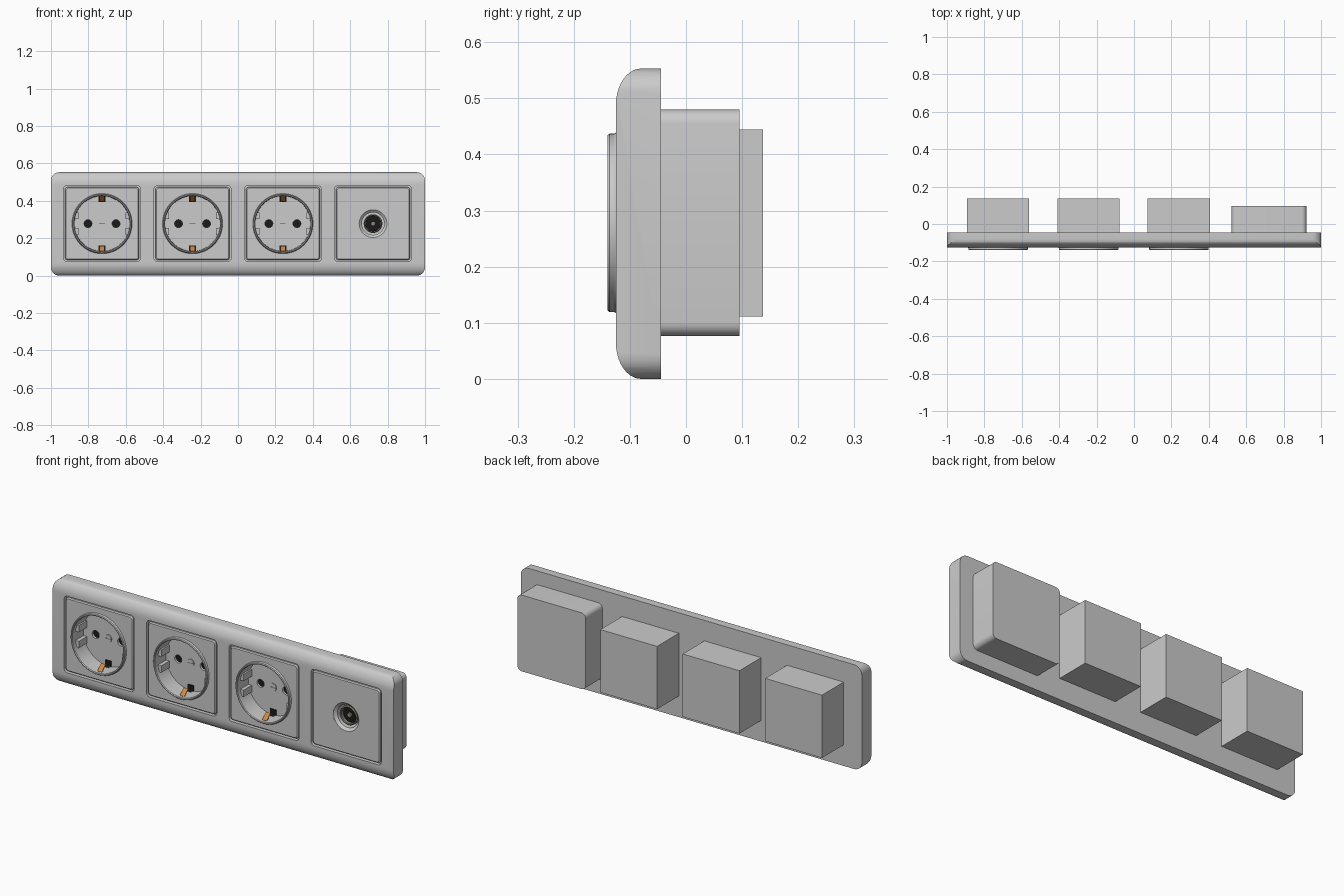
import bpy, bmesh
from math import sin, cos, pi, tau

if "Cube" in bpy.data.objects:
    bpy.data.objects.remove(bpy.data.objects["Cube"])

CZ = 0.278                          # height of all module centres
SOCKETS = (-0.727, -0.243, 0.24)
AERIAL = 0.722


def material(name, r, g, b):
    m = bpy.data.materials.new(name)
    m.diffuse_color = (r, g, b, 1)
    m.use_nodes = True
    m.node_tree.nodes["Principled BSDF"].inputs["Base Color"].default_value = m.diffuse_color
    return m


BLACK = material("black", 0.01, 0.01, 0.01)
COPPER = material("copper", 0.6, 0.25, 0.06)
BRASS = material("dull_metal", 0.27, 0.26, 0.2)


def loft(name, rings, mat=None, cyclic=False):
    """Skin closed rings of points, capped at the ends or joined in a loop."""
    bm = bmesh.new()
    vs = [[bm.verts.new(p) for p in r] for r in rings]
    n = len(vs[0])
    pairs = list(zip(vs, vs[1:])) + ([(vs[-1], vs[0])] if cyclic else [])
    for a, b in pairs:
        for i in range(n):
            j = (i + 1) % n
            bm.faces.new((a[i], a[j], b[j], b[i]))
    if not cyclic:
        bm.faces.new(vs[0])
        bm.faces.new(vs[-1])
    bmesh.ops.remove_doubles(bm, verts=bm.verts, dist=1e-5)
    bmesh.ops.recalc_face_normals(bm, faces=bm.faces)
    me = bpy.data.meshes.new(name)
    bm.to_mesh(me)
    bm.free()
    ob = bpy.data.objects.new(name, me)
    bpy.context.collection.objects.link(ob)
    if mat:
        me.materials.append(mat)
    return ob


def rounded(w, h, r, seg=6):
    """Rounded rectangle outline around the origin."""
    pts = []
    for k, (sx, sz) in enumerate(((1, 1), (-1, 1), (-1, -1), (1, -1))):
        for i in range(seg + 1):
            a = (k + i / seg) * pi / 2
            pts.append((sx * (w / 2 - r) + r * cos(a), sz * (h / 2 - r) + r * sin(a)))
    return pts


def slab(name, cx, cz, w, h, r, y0, y1, edge=0, mat=None):
    """Rounded slab running along y, with an optional chamfer on the front."""
    layers = [(y0, edge), (y0 + edge, 0), (y1, 0)] if edge else [(y0, 0), (y1, 0)]
    return loft(name, [[(cx + x, y, cz + z) for x, z in rounded(w - 2 * e, h - 2 * e, r)]
                       for y, e in layers], mat)


def box(name, cx, cz, w, h, y0, y1, mat=None):
    return loft(name, [[(cx + sx * w / 2, y, cz + sz * h / 2)
                        for sx, sz in ((1, 1), (-1, 1), (-1, -1), (1, -1))]
                       for y in (y0, y1)], mat)


def lathe(name, cx, profile, mat=None, seg=64):
    """Spin a closed (radius, y) profile about an axis along y."""
    return loft(name, [[(cx + r * cos(tau * i / seg), y, CZ + r * sin(tau * i / seg))
                        for r, y in profile] for i in range(seg)], mat, cyclic=True)


def cyl(name, cx, r, y0, y1, mat=None, seg=64):
    return loft(name, [[(cx + r * cos(tau * i / seg), y, CZ + r * sin(tau * i / seg))
                        for i in range(seg)] for y in (y0, y1)], mat)


def boolean(ob, cutter, op='DIFFERENCE'):
    m = ob.modifiers.new("cut", 'BOOLEAN')
    m.operation, m.solver, m.object = op, 'EXACT', cutter
    bpy.context.view_layer.objects.active = ob
    bpy.ops.object.modifier_apply(modifier=m.name)
    bpy.data.objects.remove(cutter)


# Cover frame: rounded outline intersected with a domed cross-section
H = 0.553
arc = [(-0.08 - 0.045 * sin(i * pi / 20), 0.065 * (1 - cos(i * pi / 20))) for i in range(11)]
section = [(-0.045, 0)] + arc + [(y, H - z) for y, z in reversed(arc)] + [(-0.045, H)]
frame = loft("cover_frame", [[(x, y, z) for y, z in section] for x in (-1.1, 1.1)])
boolean(frame, slab("outline", 0, H / 2, 2, H + 0.0002, 0.045, -0.2, 0.1), 'INTERSECT')
for cx in SOCKETS + (AERIAL,):
    boolean(frame, slab("pocket", cx, CZ, 0.412, 0.406, 0.02, -0.2, -0.106))
    boolean(frame, cyl("bore", cx, 0.08 if cx == AERIAL else 0.155, -0.2, 0.1))

for n, cx in enumerate(SOCKETS, 1):
    def nm(part):
        return f"socket_{n}_{part}"
    # Face plate
    plate = slab(nm("plate"), cx, CZ, 0.396, 0.39, 0.014, -0.125, -0.105, 0.005)
    boolean(plate, cyl("bore", cx, 0.155, -0.2, 0.1))
    # Raised rim and well wall
    lathe(nm("well"), cx, [(0.154, -0.046), (0.154, -0.123), (0.162, -0.123), (0.159, -0.128),
                           (0.159, -0.136), (0.156, -0.14), (0.152, -0.14), (0.149, -0.136),
                           (0.147, -0.046)])
    # Rear body, whose front is the well floor
    body = box(nm("body"), cx, CZ, 0.333, 0.333, -0.047, 0.137)
    for s in (-1, 1):
        side = "left" if s < 0 else "right"
        level = "lower" if s < 0 else "upper"
        # Pin hole
        boolean(body, cyl("pin_cut", cx + s * 0.075, 0.021, -0.1, 0.0, seg=32))
        cyl(nm("pin_hole_" + side), cx + s * 0.075, 0.021, -0.035, -0.002, BLACK, 32)
        # Side guide ribs
        for t in (-1, 1):
            box(nm(f"rib_{side}_{'low' if t < 0 else 'high'}"), cx + s * 0.137,
                CZ + t * 0.042, 0.022, 0.036, -0.115, -0.046)
        # Earth clip: bent strip in front of a dark slot
        box(nm("slot_" + level), cx, CZ + s * 0.132, 0.036, 0.032, -0.05, -0.046, BLACK)
        path = [(0.146, -0.05), (0.141, -0.066), (0.124, -0.08), (0.119, -0.088),
                (0.124, -0.096), (0.14, -0.112), (0.147, -0.122)]
        strip = path + [(z + 0.005, y) for z, y in reversed(path)]
        loft(nm("earth_clip_" + level), [[(cx + x, y, CZ + s * z) for z, y in strip]
                                         for x in (-0.013, 0.013)], COPPER)
    # Central screw
    cyl(nm("screw"), cx, 0.02, -0.052, -0.046, seg=32)
    box(nm("screw_slot"), cx, CZ, 0.03, 0.005, -0.0525, -0.05, BRASS)

# Aerial module: plate, funnel, connector, rear box
plate = slab("aerial_plate", AERIAL, CZ, 0.396, 0.39, 0.014, -0.125, -0.105, 0.005)
boolean(plate, cyl("bore", AERIAL, 0.0775, -0.2, 0.1))
lathe("aerial_funnel", AERIAL, [(0, -0.06), (0.06, -0.06), (0.06, -0.112), (0.074, -0.1248),
                                (0.078, -0.1248), (0.078, -0.05), (0, -0.05)])
lathe("aerial_connector", AERIAL, [(0, -0.07), (0.042, -0.07), (0.042, -0.104), (0.045, -0.108),
                                   (0.05, -0.104), (0.05, -0.058), (0, -0.058)], BRASS)
cyl("aerial_insulator", AERIAL, 0.041, -0.09, -0.065, BLACK)
cyl("aerial_pin_sleeve", AERIAL, 0.012, -0.1, -0.065, BRASS, 24)
slab("aerial_rear_box", AERIAL, CZ, 0.4, 0.404, 0.025, -0.047, 0.095)

# Smooth curved walls, keep edges crisp
bpy.ops.object.select_all(action='SELECT')
bpy.context.view_layer.objects.active = frame
bpy.ops.object.shade_smooth_by_angle(angle=pi / 6)
